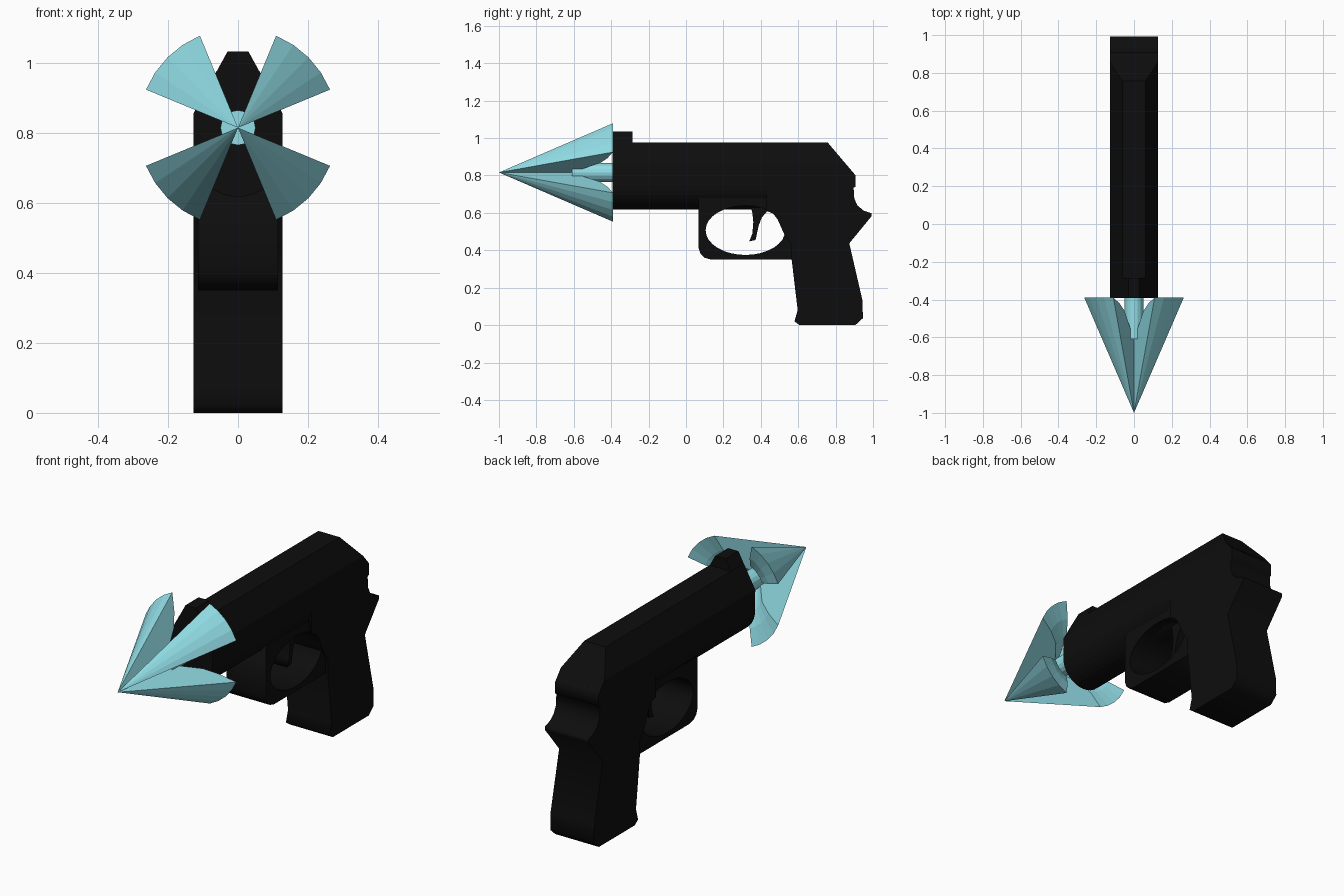
import bpy, bmesh, math
from mathutils import Vector

if "Cube" in bpy.data.objects:
    bpy.data.objects.remove(bpy.data.objects["Cube"])


def material(name, color):
    m = bpy.data.materials.new(name)
    m.diffuse_color = color
    m.use_nodes = True
    m.node_tree.nodes["Principled BSDF"].inputs["Base Color"].default_value = m.diffuse_color
    return m


BLACK = material("black", (0.004, 0.004, 0.004, 1))
CYAN = material("cyan", (0.29, 0.73, 0.80, 1))


def finish(name, bm, mat):
    bmesh.ops.remove_doubles(bm, verts=bm.verts, dist=0.0001)
    bmesh.ops.recalc_face_normals(bm, faces=bm.faces)
    me = bpy.data.meshes.new(name)
    bm.to_mesh(me)
    bm.free()
    me.materials.append(mat)
    ob = bpy.data.objects.new(name, me)
    bpy.context.collection.objects.link(ob)
    return ob


def side_plate(name, loops, half_width):
    """Extrude closed (y, z) outlines symmetrically along x; inner loops become holes."""
    cu = bpy.data.curves.new(name, 'CURVE')
    cu.dimensions = '2D'
    cu.fill_mode = 'BOTH'
    cu.extrude = half_width
    for pts in loops:
        s = cu.splines.new('POLY')
        s.points.add(len(pts) - 1)
        for p, (y, z) in zip(s.points, pts):
            p.co = (y, z, 0, 1)
        s.use_cyclic_u = True
    cu.materials.append(BLACK)
    ob = bpy.data.objects.new(name, cu)
    ob.rotation_euler = (math.pi / 2, 0, math.pi / 2)
    bpy.context.collection.objects.link(ob)
    bpy.ops.object.select_all(action='DESELECT')
    ob.select_set(True)
    bpy.context.view_layer.objects.active = ob
    bpy.ops.object.convert(target='MESH')


def section_bar(name, section, y0, y1, cut=None):
    """Extrude an (x, z) section along y, optionally trimmed by a plane."""
    bm = bmesh.new()
    face = bm.faces.new([bm.verts.new((x, y0, z)) for x, z in section])
    ext = bmesh.ops.extrude_face_region(bm, geom=[face], use_keep_orig=True)
    verts = [g for g in ext['geom'] if isinstance(g, bmesh.types.BMVert)]
    bmesh.ops.translate(bm, verts=verts, vec=(0, y1 - y0, 0))
    if cut:
        res = bmesh.ops.bisect_plane(bm, geom=bm.verts[:] + bm.edges[:] + bm.faces[:],
                                     plane_co=cut[0], plane_no=cut[1], clear_outer=True)
        edges = [g for g in res['geom_cut'] if isinstance(g, bmesh.types.BMEdge)]
        bmesh.ops.edgeloop_fill(bm, edges=edges)
    return finish(name, bm, BLACK)


# Slide: chamfered top, half-round underside, sloped rear
W = 0.127
arc = [(-W * math.cos(math.pi * i / 16), 0.745 - W * math.sin(math.pi * i / 16))
       for i in range(17)]
section_bar("slide", arc + [(W, 0.858), (0.062, 0.977), (-0.062, 0.977), (-W, 0.858)],
            -0.393, 0.89, (Vector((0, 0.757, 0.977)), Vector((0, 0.177, 0.15)).normalized()))

# Front sight
section_bar("front_sight", [(-0.065, 0.97), (0.065, 0.97), (0.03, 1.034), (-0.03, 1.034)],
            -0.393, -0.285)

# Frame and grip
side_plate("grip", [[
    (0.43, 0.80), (0.43, 0.61), (0.465, 0.597), (0.49, 0.565), (0.51, 0.52), (0.53, 0.475),
    (0.565, 0.43), (0.565, 0.35), (0.597, 0.08), (0.58, 0.02), (0.607, 0), (0.905, 0),
    (0.946, 0.037), (0.943, 0.134), (0.873, 0.437), (0.992, 0.582), (0.992, 0.598),
    (0.95, 0.612), (0.918, 0.638), (0.9, 0.675), (0.896, 0.735), (0.907, 0.74),
    (0.907, 0.80), (0.89, 0.82)]], W)

# Trigger guard with oval opening
oval = [(0.318 + 0.213 * math.cos(2 * math.pi * i / 32),
         0.507 + 0.132 * math.sin(2 * math.pi * i / 32)) for i in range(32)]
side_plate("trigger_guard", [[(0.068, 0.68), (0.068, 0.41), (0.078, 0.38), (0.1, 0.36),
                              (0.135, 0.35), (0.6, 0.35), (0.6, 0.68)], oval], 0.115)

# Trigger
side_plate("trigger", [[(0.34, 0.66), (0.355, 0.6), (0.36, 0.55), (0.355, 0.49),
                        (0.338, 0.448), (0.372, 0.455), (0.388, 0.53), (0.405, 0.575),
                        (0.435, 0.61), (0.44, 0.66)]], 0.05)

# Dart head: four solid cone wedges with a scooped back
AXIS_Z = 0.816
PROFILE = [(0, -1), (0.285, -0.39), (0.2, -0.42), (0.13, -0.46), (0.07, -0.53), (0, -0.61)]
for k in range(4):
    bm = bmesh.new()
    rings = []
    for j in range(5):
        a = math.radians(90 * k + 22.5 + 45 * j / 4)
        rings.append([bm.verts.new((r * math.cos(a), y, AXIS_Z + r * math.sin(a)))
                      for r, y in PROFILE])
    for a, b in zip(rings, rings[1:]):
        for i in range(len(PROFILE) - 1):
            bm.faces.new((a[i], a[i + 1], b[i + 1], b[i]))
    bm.faces.new(rings[0])
    bm.faces.new(rings[-1][::-1])
    finish(f"dart_wedge_{k + 1}", bm, CYAN)

# Dart shaft
bpy.ops.mesh.primitive_cylinder_add(vertices=16, radius=0.05, depth=0.26,
                                    location=(0, -0.48, AXIS_Z), rotation=(math.pi / 2, 0, 0))
shaft = bpy.context.object
shaft.name = "dart_shaft"
shaft.data.materials.append(CYAN)
